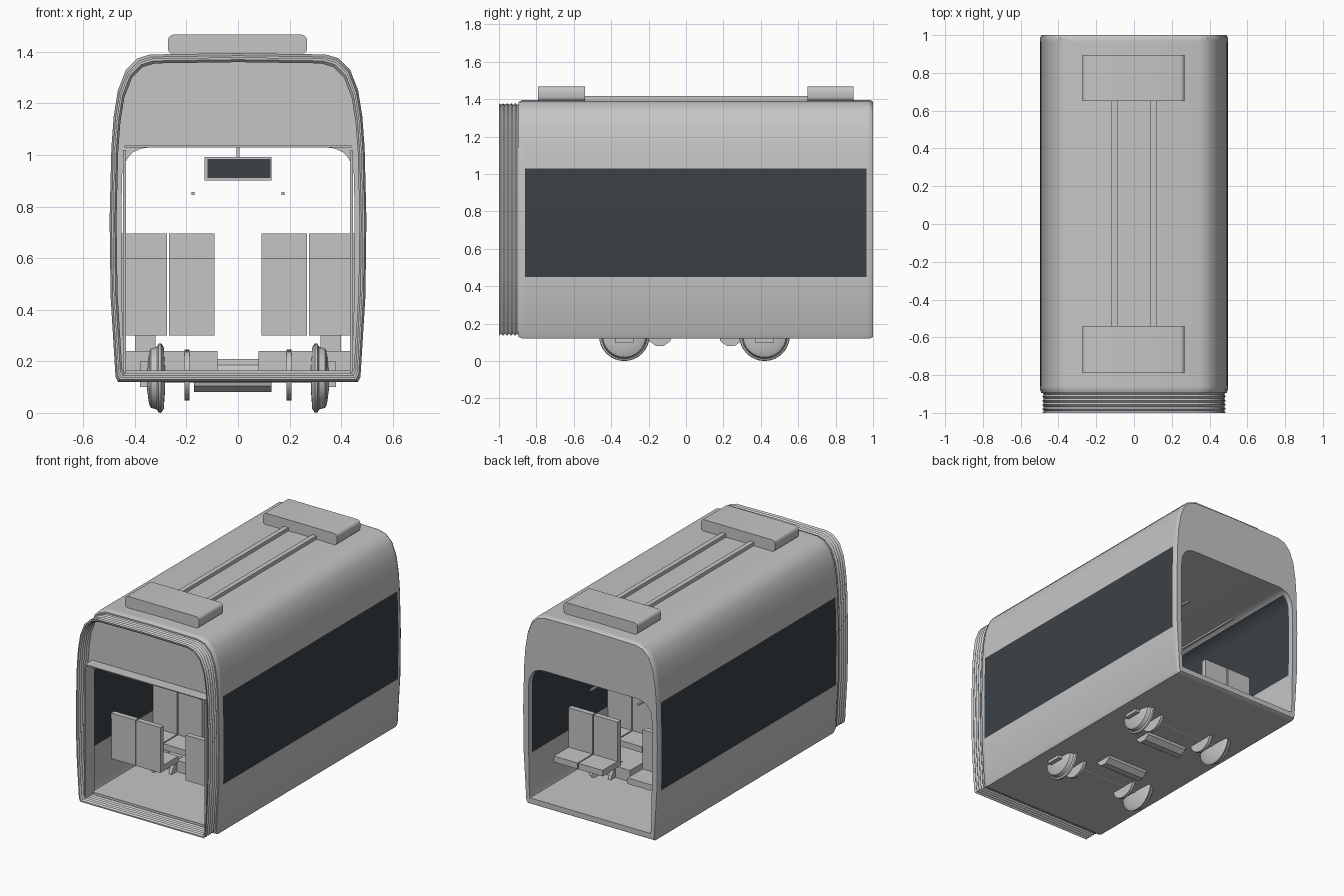
import bpy, bmesh, math

cube = bpy.data.objects.get("Cube")
if cube:
    bpy.data.objects.remove(cube)


def material(name, rgb):
    m = bpy.data.materials.new(name)
    m.use_nodes = True
    m.diffuse_color = (*rgb, 1)
    m.node_tree.nodes["Principled BSDF"].inputs["Base Color"].default_value = (*rgb, 1)
    return m


GREY = material("light grey", (0.56, 0.56, 0.56))
GLASS = material("dark glass", (0.043, 0.053, 0.062))


def finish(name, bm, mats=(GREY,), smooth=False):
    bmesh.ops.recalc_face_normals(bm, faces=bm.faces)
    mesh = bpy.data.meshes.new(name)
    bm.to_mesh(mesh)
    bm.free()
    for m in mats:
        mesh.materials.append(m)
    ob = bpy.data.objects.new(name, mesh)
    bpy.context.collection.objects.link(ob)
    if smooth:
        bpy.ops.object.select_all(action='DESELECT')
        ob.select_set(True)
        bpy.context.view_layer.objects.active = ob
        bpy.ops.object.shade_smooth_by_angle(angle=math.radians(35))


def box(name, x, y, z, mat=GREY, round_y=0):
    """Box from three ranges; round_y rounds the edges running along y."""
    bm = bmesh.new()
    bmesh.ops.create_cube(bm, size=1)
    for v in bm.verts:
        for i, (a, b) in enumerate((x, y, z)):
            v.co[i] = (a + b) / 2 + v.co[i] * (b - a)
    if round_y:
        edges = [e for e in bm.edges if abs(e.verts[0].co.y - e.verts[1].co.y) > .001]
        bmesh.ops.bevel(bm, geom=edges, offset=round_y, segments=3, affect='EDGES', profile=.5)
    finish(name, bm, (mat,), smooth=round_y > 0)


def lathe(name, profile, y, z, sides=32):
    """Revolve (x, radius) points about an axle running along x."""
    bm = bmesh.new()
    rings = []
    for x, r in profile:
        rings.append([bm.verts.new((x, y + r * math.cos(2 * math.pi * i / sides),
                                    z + r * math.sin(2 * math.pi * i / sides)))
                      for i in range(sides)])
    for a, b in zip(rings, rings[1:]):
        for i in range(sides):
            j = (i + 1) % sides
            bm.faces.new((a[i], a[j], b[j], b[i]))
    bm.faces.new(rings[0])
    bm.faces.new(rings[-1])
    finish(name, bm, smooth=True)


def mirrored(half):
    return half + [(-x, z) for x, z in half[-2:0:-1]]


def tube(name, outer, inner, stations, glass=None):
    """Hollow tube along y from (y, outer scale, inner scale) stations."""
    bm = bmesh.new()

    def ring(profile, y, s):
        return [bm.verts.new((x * s, y, 0.75 + (z - 0.75) * s)) for x, z in profile]

    outs = [ring(outer, y, s) for y, s, t in stations]
    ins = [ring(inner, y, t) for y, s, t in stations]
    n = len(outer)

    def bridge(a, b):
        for i in range(n):
            j = (i + 1) % n
            f = bm.faces.new((a[i], a[j], b[j], b[i]))
            c = f.calc_center_median()
            if glass and abs(c.x) > 0.4 and all(
                    glass[0] <= v.co.y <= glass[1] and 0.44 < v.co.z < 1.04 for v in f.verts):
                f.material_index = 1

    for rings in (outs, ins):
        for a, b in zip(rings, rings[1:]):
            bridge(a, b)
    bridge(outs[0], ins[0])
    bridge(outs[-1], ins[-1])
    finish(name, bm, (GREY, GLASS), smooth=True)


# Carriage shell with its cabin lining and side windows
outer = mirrored([(0, .12), (.465, .12), (.475, .14), (.494, .45), (.498, .75), (.491, 1.03),
                  (.482, 1.15), (.466, 1.25), (.435, 1.33), (.39, 1.375), (.34, 1.39), (0, 1.395)])
inner = mirrored([(0, .165), (.44, .165), (.445, .18), (.45, .45), (.452, .75), (.45, .92),
                  (.443, .96), (.425, .992), (.405, 1.012), (.375, 1.025), (.34, 1.03), (0, 1.03)])
tube("carriage_shell", outer, inner,
     [(-.895, .985, 1), (-.875, 1, 1), (-.86, 1, 1), (.965, 1, 1), (.985, 1, 1), (1, .985, 1)],
     glass=(-.861, .966))

# Corrugated gangway at the front, with the lining reaching into it
folds = 5
bellows = []
for i in range(folds * 2 + 1):
    s = .975 if i % 2 == 0 else .96
    bellows.append((-1 + .108 * i / (folds * 2), s, s - .014))
tube("gangway_bellows", outer, outer, bellows)
box("front_header_ledge", (-.44, .44), (-.97, -.88), (1.03, 1.036))
for side in (-1, 1):
    box("front_door_jamb", sorted((side * .435, side * .445)), (-.97, -.88), (.15, 1.02))

# Roof pods and the conduits between them
for tag, y in (("front", (-.79, -.54)), ("rear", (.65, .895))):
    box(tag + "_roof_pod", (-.272, .268), y, (1.39, 1.467), round_y=.022)
for side in (-1, 1):
    box("roof_conduit", (side * .103 - .016, side * .103 + .016), (-.55, .66), (1.385, 1.416))

# Seat rows: y of the backrest, facing direction, top height
for y, facing, top in ((-.68, 1, .6), (-.21, -1, .695), (.14, 1, .695), (.55, 1, .6)):
    for side in (-1, 1):
        for cx in (.18, .363):
            x = (side * cx - .088, side * cx + .088)
            box("seat_back", x, sorted((y, y + facing * .035)), (.34, top))
            box("seat_cushion", x, sorted((y, y + facing * .19)), (.3, .34))
        if top > .65:
            box("seat_pedestal", sorted((side * .32, side * .40)),
                sorted((y + facing * .06, y + facing * .14)), (.23, .305))

# Low platforms over the running gear
for side in (-1, 1):
    box("floor_platform", sorted((side * .08, side * .45)), (-.37, .47), (.16, .24))

# Wheels, axles, brake discs and axle boxes
for y in (-.33, .42):
    lathe("axle", [(-.36, .018), (.36, .018)], y, .135, 16)
    for side in (-1, 1):
        lathe("wheel", [(side * x, r) for x, r in
                        ((.283, .05), (.288, .12), (.298, .135), (.308, .133), (.314, .122),
                         (.338, .115), (.345, .1), (.352, .05))], y, .135)
        lathe("brake_disc", [(side * .188, .098), (side * .208, .098)], y, .147)
        box("axle_box", sorted((side * .335, side * .38)), (y - .05, y + .05), (.1, .2))

# Motors slung under the floor
for y in (-.14, .24):
    lathe("motor", [(-.17, .068), (.13, .068)], y, .145, 10)

# Overhead handrails and hanging display
for side in (-1, 1):
    box("handrail", (side * .175 - .006, side * .175 + .006), (-.65, .75), (.844, .856))
box("display_case", (-.13, .13), (.03, .07), (.902, .992))
box("display_pole", (-.006, .006), (.044, .056), (.99, 1.032))
for y in (.027, .07):
    box("display_screen", (-.118, .126), (y, y + .003), (.91, .985), GLASS)
